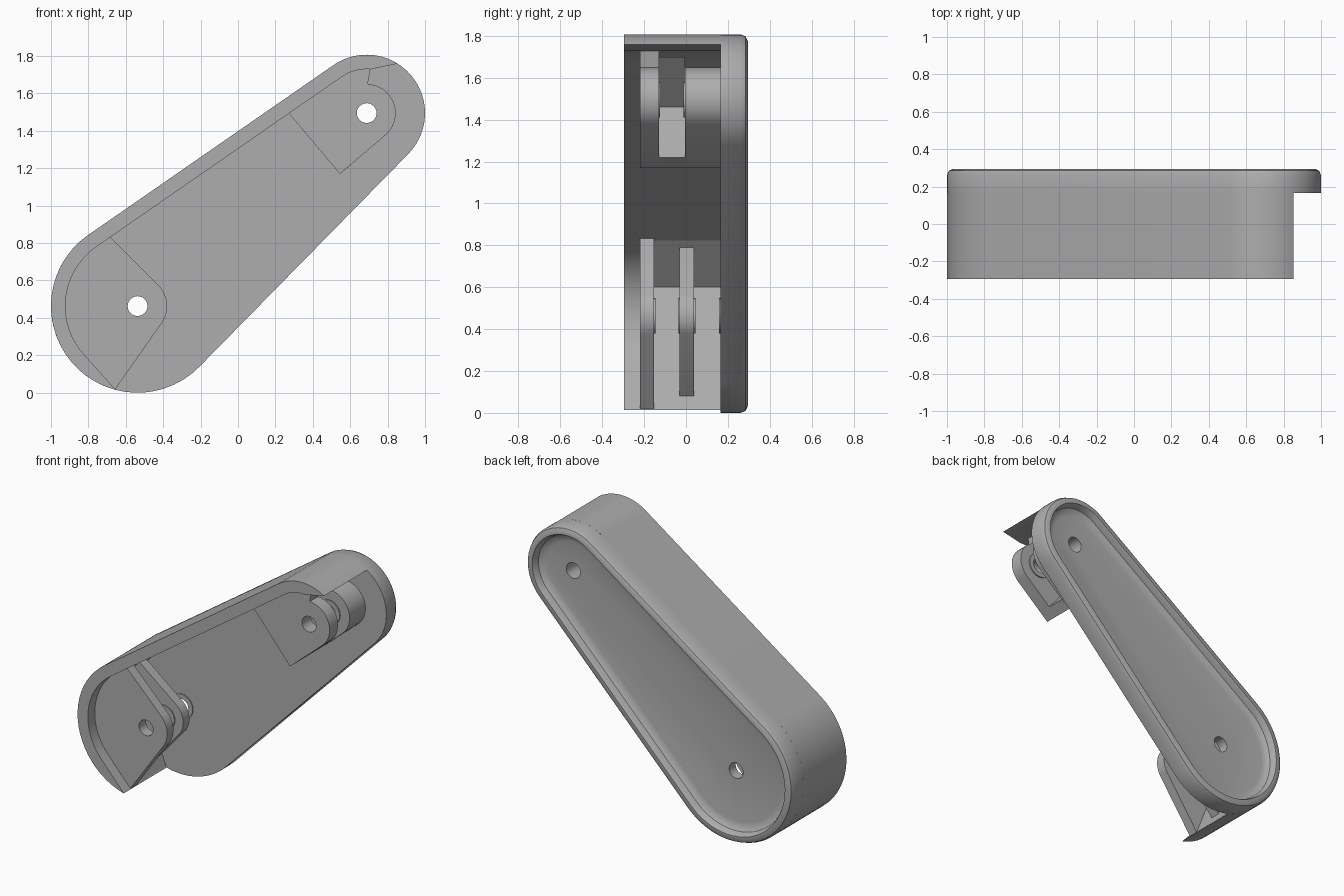
import bpy, bmesh, math
from mathutils import Vector

if "Cube" in bpy.data.objects:
    bpy.data.objects.remove(bpy.data.objects["Cube"])

grey = bpy.data.materials.new("plain grey")
grey.use_nodes = True
grey.diffuse_color = (0.42, 0.42, 0.42, 1)
grey.node_tree.nodes["Principled BSDF"].inputs["Base Color"].default_value = (0.42, 0.42, 0.42, 1)

# Pivot centres and outer radii in the x-z plane
LOW, LOW_R = Vector((-0.537, 0.463)), 0.463
TOP, TOP_R = Vector((0.688, 1.495)), 0.312
WALL = 0.077
axis = TOP - LOW
lean = math.degrees(math.atan2(axis.y, axis.x))
spread = math.degrees(math.acos((LOW_R - TOP_R) / axis.length))
UPPER, UNDER = lean + spread, lean - spread  # tangent directions


def arc(centre, radius, start, end, steps=16):
    angles = [math.radians(start + (end - start) * i / steps) for i in range(steps + 1)]
    return [(centre.x + radius * math.cos(a), centre.y + radius * math.sin(a)) for a in angles]


def capsule(inset):
    """Tapered outline around both pivots."""
    return (arc(TOP, TOP_R - inset, UNDER, UPPER, 24)
            + arc(LOW, LOW_R - inset, UPPER, UNDER + 360, 28))


def loft(name, sections):
    """Skin a stack of (outline, y) sections and cap both ends."""
    bm = bmesh.new()
    rings = [[bm.verts.new((x, y, z)) for x, z in pts] for pts, y in sections]
    for a, b in zip(rings, rings[1:]):
        for i in range(len(a)):
            j = (i + 1) % len(a)
            bm.faces.new((a[i], a[j], b[j], b[i]))
    bm.faces.new(rings[0])
    bm.faces.new(rings[-1])
    bmesh.ops.recalc_face_normals(bm, faces=bm.faces)
    mesh = bpy.data.meshes.new(name)
    bm.to_mesh(mesh)
    bm.free()
    ob = bpy.data.objects.new(name, mesh)
    bpy.context.collection.objects.link(ob)
    mesh.materials.append(grey)
    return ob


def prism(name, pts, front, back):
    return loft(name, [(pts, front), (pts, back)])


def disc(centre, radius):
    return arc(centre, radius, 0, 345, 23)


parts, drilled = [], []

# Back plate with rounded edge and dished rear face
profile = [(0, 0.165), (0, 0.262), (0.01, 0.285), (0.032, 0.295), (0.05, 0.295),
           (0.056, 0.285), (0.066, 0.25), (0.085, 0.235), (0.12, 0.228)]
drilled.append(loft("back_plate", [(capsule(d), y) for d, y in profile]))

# Side wall wrapping the upper edge and the lower end
wall = (arc(TOP, TOP_R, 58, UPPER) + arc(LOW, LOW_R, UPPER, 255.5, 22)
        + arc(LOW, LOW_R - WALL, 224.5, UPPER) + arc(TOP, TOP_R - WALL, UPPER, 85, 8))
parts.append(prism("side_wall", wall, -0.295, 0.165))

# Lower bracket: filler against the wall and two lugs
seat = arc(LOW, LOW_R - WALL + 0.015, UPPER, 224.5)
shoulder, corner, tip = (-0.685, 0.835), (-0.88, 0.6), (-0.655, 0.02)
parts.append(prism("lower_filler", seat + [tip, corner, shoulder], -0.155, 0.165))
drilled.append(prism("lower_front_lug",
                     seat + [tip] + arc(LOW, 0.158, -33, 44) + [shoulder], -0.22, -0.152))
drilled.append(prism("lower_middle_lug",
                     [corner, (-0.68, 0.08)] + arc(LOW, 0.145, -33, 44) + [(-0.722, 0.79)],
                     -0.03, 0.038))

# Upper bracket: front lug, rear lug and the block joining them
heel, toe = (0.27, 1.495), (0.545, 1.17)
drilled.append(prism("upper_front_lug",
                     [heel, toe] + arc(TOP, 0.155, -48, 88)
                     + arc(TOP, TOP_R - WALL + 0.01, 85, UPPER, 8), -0.22, -0.13))
drilled.append(prism("upper_rear_lug",
                     [heel, toe] + arc(TOP, 0.155, -48, 130), -0.005, 0.165))
parts.append(prism("upper_joining_block",
                   [heel, toe, (0.605, 1.22), (0.4, 1.46), (0.62, 1.7), (0.55, 1.69)],
                   -0.13, -0.005))

# Thin collars around the pivot holes
for i, (centre, front, back) in enumerate([
        (LOW, -0.152, -0.145), (LOW, -0.037, -0.03), (LOW, 0.038, 0.045), (LOW, 0.158, 0.165),
        (TOP, -0.13, -0.123), (TOP, -0.012, -0.005)]):
    drilled.append(prism(f"pivot_collar_{i + 1}", disc(centre, 0.085), front, back))

# Pivot holes
for label, centre in (("lower", LOW), ("upper", TOP)):
    cutter = prism(f"{label}_hole_cutter", disc(centre, 0.053), -0.5, 0.5)
    for ob in drilled:
        if "plate" not in ob.name and "collar" not in ob.name and label not in ob.name:
            continue
        mod = ob.modifiers.new("pivot_hole", "BOOLEAN")
        mod.operation, mod.solver, mod.object = "DIFFERENCE", "EXACT", cutter
        bpy.context.view_layer.objects.active = ob
        bpy.ops.object.modifier_apply(modifier=mod.name)
    bpy.data.objects.remove(cutter)

# Smooth the curves, keep edges sharp
bpy.ops.object.select_all(action="DESELECT")
for ob in parts + drilled:
    ob.select_set(True)
bpy.context.view_layer.objects.active = parts[0]
bpy.ops.object.shade_smooth_by_angle(angle=math.radians(30))
